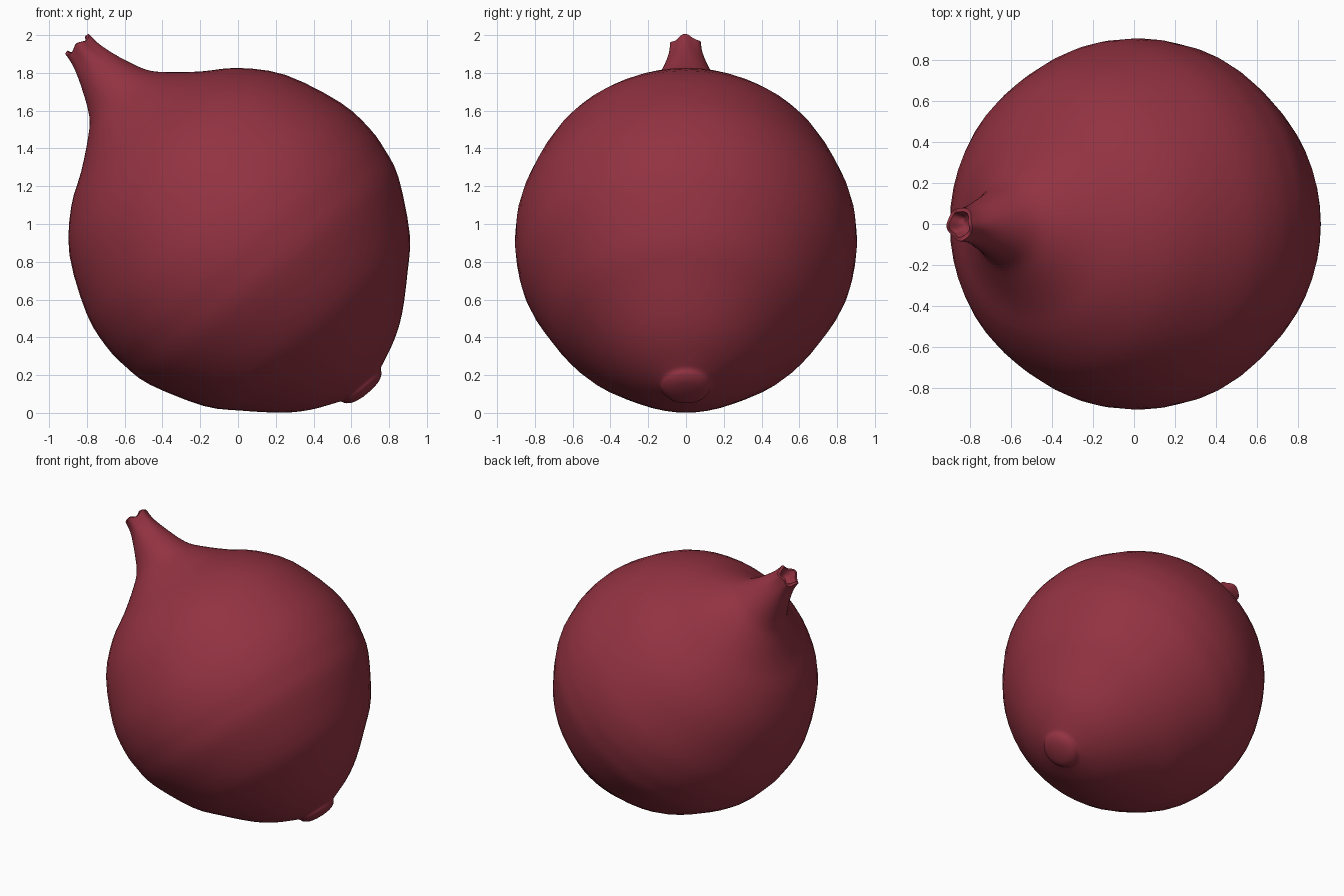
import bpy, bmesh, math
from mathutils import Vector

if "Cube" in bpy.data.objects:
    bpy.data.objects.remove(bpy.data.objects["Cube"])

SEG = 48
CENTRE = Vector((0, 0, 0.928))
AXIS = Vector((-0.64, 0, 0.768)).normalized()   # root to neck
SIDE = Vector((0.768, 0, 0.64)).normalized()
DEPTH = Vector((0, 1, 0))

# outline as (radius, height along the tilted axis), root nub to neck
OUTLINE = [(0.03, -1.072), (0.085, -1.062), (0.122, -1.04), (0.138, -1.015),
           (0.182, -0.995), (0.29, -0.945), (0.411, -0.864), (0.578, -0.71),
           (0.711, -0.567), (0.857, -0.299), (0.895, -0.14), (0.905, 0.0),
           (0.875, 0.2), (0.745, 0.5), (0.575, 0.69), (0.414, 0.8),
           (0.265, 0.92), (0.192, 1.0), (0.13, 1.135), (0.09, 1.25),
           (0.08, 1.325)]
# dimple inside the cut neck
DIMPLE = [(0.062, 1.328), (0.048, 1.29), (0.03, 1.265)]


def smooth_curve(pts, steps=3):
    """Catmull-Rom curve through the points"""
    out = []
    for i in range(len(pts) - 1):
        p = [Vector(pts[min(max(i + k, 0), len(pts) - 1)]) for k in (-1, 0, 1, 2)]
        for j in range(steps):
            t = j / steps
            out.append(0.5 * (2 * p[1] + (p[2] - p[0]) * t
                              + (2 * p[0] - 5 * p[1] + 4 * p[2] - p[3]) * t * t
                              + (3 * p[1] - p[0] - 3 * p[2] + p[3]) * t ** 3))
    return out + [Vector(pts[-1])]


# onion bulb: one skin turned around the tilted axis
bm = bmesh.new()
rings = []
for r, s in smooth_curve(OUTLINE) + [Vector(p) for p in DIMPLE]:
    crumple = max(0, (s - 1.15) / 0.18)          # dry neck edge is uneven
    ring = []
    for i in range(SEG):
        a = math.tau * i / SEG
        rad = r * (1 + 0.06 * crumple * math.cos(5 * a + 1))
        h = s + 0.01 * crumple * math.cos(4 * a)
        ring.append(bm.verts.new(CENTRE + AXIS * h + SIDE * rad * math.cos(a)
                                 + DEPTH * rad * math.sin(a)))
    rings.append(ring)
for lo, hi in zip(rings, rings[1:]):
    for i in range(SEG):
        j = (i + 1) % SEG
        bm.faces.new((lo[i], lo[j], hi[j], hi[i]))
bm.faces.new(rings[0])
bm.faces.new(rings[-1])
bmesh.ops.recalc_face_normals(bm, faces=bm.faces)

mesh = bpy.data.meshes.new("onion_bulb")
bm.to_mesh(mesh)
bm.free()
onion = bpy.data.objects.new("onion_bulb", mesh)
bpy.context.collection.objects.link(onion)

skin = bpy.data.materials.new("red onion skin")
skin.diffuse_color = (0.29, 0.032, 0.053, 1)
skin.use_nodes = True
skin.node_tree.nodes["Principled BSDF"].inputs["Base Color"].default_value = skin.diffuse_color
mesh.materials.append(skin)

bpy.context.view_layer.objects.active = onion
onion.select_set(True)
bpy.ops.object.shade_smooth_by_angle(angle=math.radians(60))
